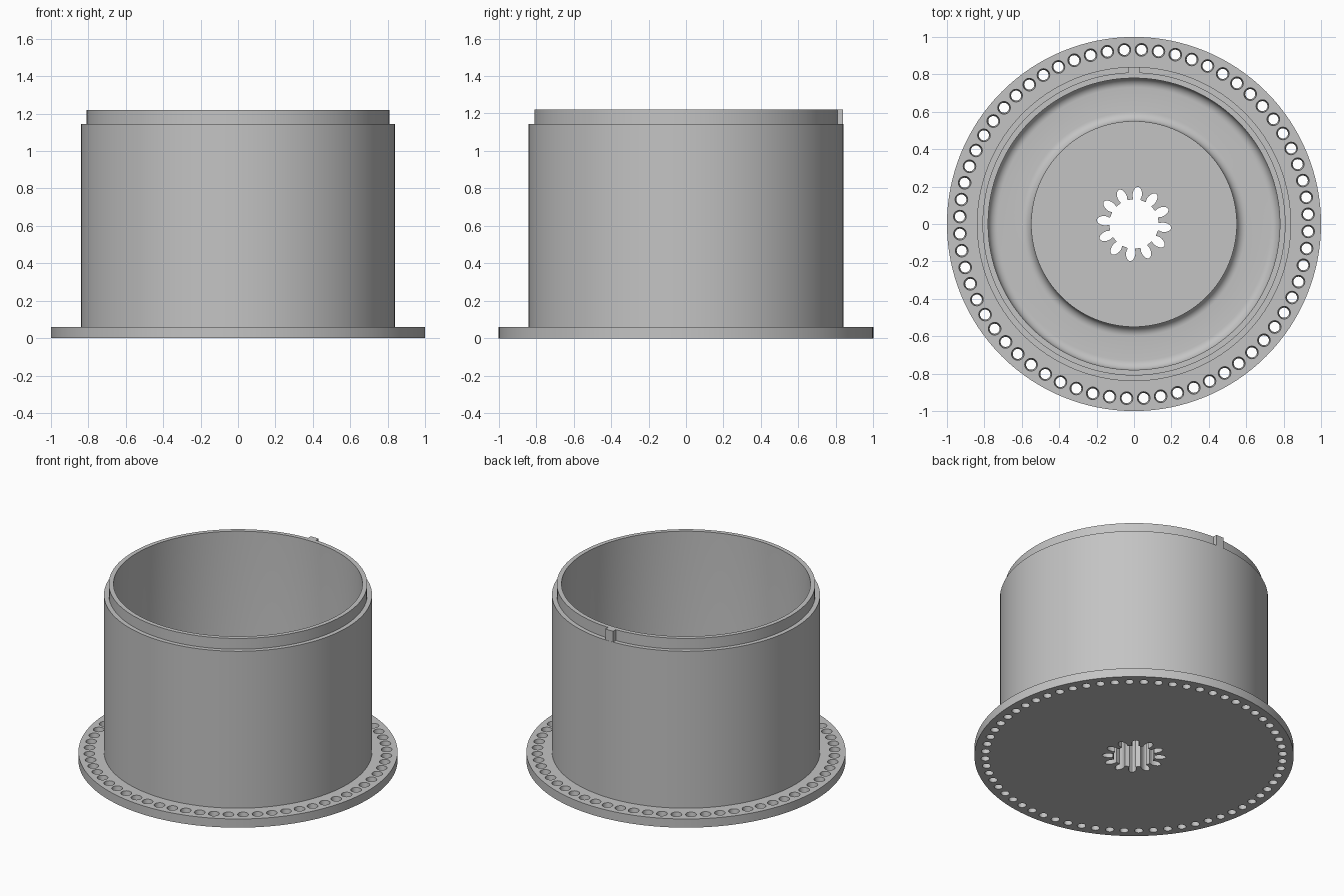
import bpy, bmesh, math
from math import cos, sin, pi, radians

if "Cube" in bpy.data.objects:
    bpy.data.objects.remove(bpy.data.objects["Cube"])

SEG = 128
grey = bpy.data.materials.new("plain grey")
grey.diffuse_color = (0.55, 0.55, 0.55, 1)
grey.use_nodes = True
grey.node_tree.nodes["Principled BSDF"].inputs["Base Color"].default_value = grey.diffuse_color


def make_object(name, bm):
    bmesh.ops.recalc_face_normals(bm, faces=bm.faces)
    mesh = bpy.data.meshes.new(name)
    bm.to_mesh(mesh)
    bm.free()
    mesh.materials.append(grey)
    obj = bpy.data.objects.new(name, mesh)
    bpy.context.collection.objects.link(obj)
    return obj


def arc(cx, cz, r, a0, a1, n=8):
    return [(cx + r * cos(radians(a0 + (a1 - a0) * i / n)),
             cz + r * sin(radians(a0 + (a1 - a0) * i / n))) for i in range(n + 1)]


def prism(bm, bottom, top, z0, z1):
    """Closed solid between two outlines with equal point counts."""
    lo = [bm.verts.new((x, y, z0)) for x, y in bottom]
    hi = [bm.verts.new((x, y, z1)) for x, y in top]
    n = len(lo)
    bm.faces.new(lo[::-1])
    bm.faces.new(hi)
    for i in range(n):
        j = (i + 1) % n
        bm.faces.new((lo[i], lo[j], hi[j], hi[i]))


def circle(cx, cy, r, n=20):
    return [(cx + r * cos(2 * pi * i / n), cy + r * sin(2 * pi * i / n)) for i in range(n)]


# Drum: flange, stepped wall, filleted floor and raised hub in one lathed profile
FLOOR, HUB = 0.06, 0.30
profile = [(0, 0), (1, 0), (1, 0.06), (0.84, 0.06), (0.84, 1.145), (0.81, 1.145),
           (0.81, 1.22), (0.78, 1.22)]
profile += arc(0.73, FLOOR + 0.05, 0.05, 0, -90)
profile += arc(0.60, FLOOR + 0.05, 0.05, 270, 180)
profile += [(0.55, HUB), (0, HUB)]
bm = bmesh.new()
verts = [bm.verts.new((r, 0, z)) for r, z in profile]
edges = [bm.edges.new(p) for p in zip(verts, verts[1:])]
bmesh.ops.spin(bm, geom=verts + edges, axis=(0, 0, 1), cent=(0, 0, 0),
               angle=2 * pi, steps=SEG)
bmesh.ops.remove_doubles(bm, verts=bm.verts, dist=1e-5)
drum = make_object("drum", bm)

# Flange holes: 64 tapered holes
bm = bmesh.new()
for i in range(64):
    a = 0.0555 + 2 * pi * i / 64
    x, y = 0.932 * cos(a), 0.932 * sin(a)
    prism(bm, circle(x, y, 0.0257), circle(x, y, 0.0353), -0.01, 0.07)

# Hub hole: twelve rounded teeth around a round bore
outline = []
for i in range(12):
    a = radians(23.7 + 30 * i)
    tooth = [(0.131, -0.019)]
    tooth += [(0.158 + 0.042 * cos(t), 0.025 * sin(t))
              for t in (radians(-100 + 20 * k) for k in range(11))]
    tooth += [(0.131, 0.019)]
    outline += [(u * cos(a) - v * sin(a), u * sin(a) + v * cos(a)) for u, v in tooth]
prism(bm, outline, outline, -0.1, HUB + 0.1)
cutter = make_object("hole_cutter", bm)
cutter.hide_render = True

mod = drum.modifiers.new("holes", 'BOOLEAN')
mod.operation = 'DIFFERENCE'
mod.solver = 'EXACT'
mod.object = cutter
bpy.context.view_layer.objects.active = drum
drum.select_set(True)
bpy.ops.object.modifier_apply(modifier=mod.name)
bpy.data.objects.remove(cutter)
bpy.ops.object.shade_smooth_by_angle(angle=radians(30))

# Locating key on the back of the lip
bm = bmesh.new()
key = [(-0.03, 0.80), (0.03, 0.80), (0.03, 0.839), (-0.03, 0.839)]
prism(bm, key, key, 1.14, 1.22)
make_object("locating_key", bm)
